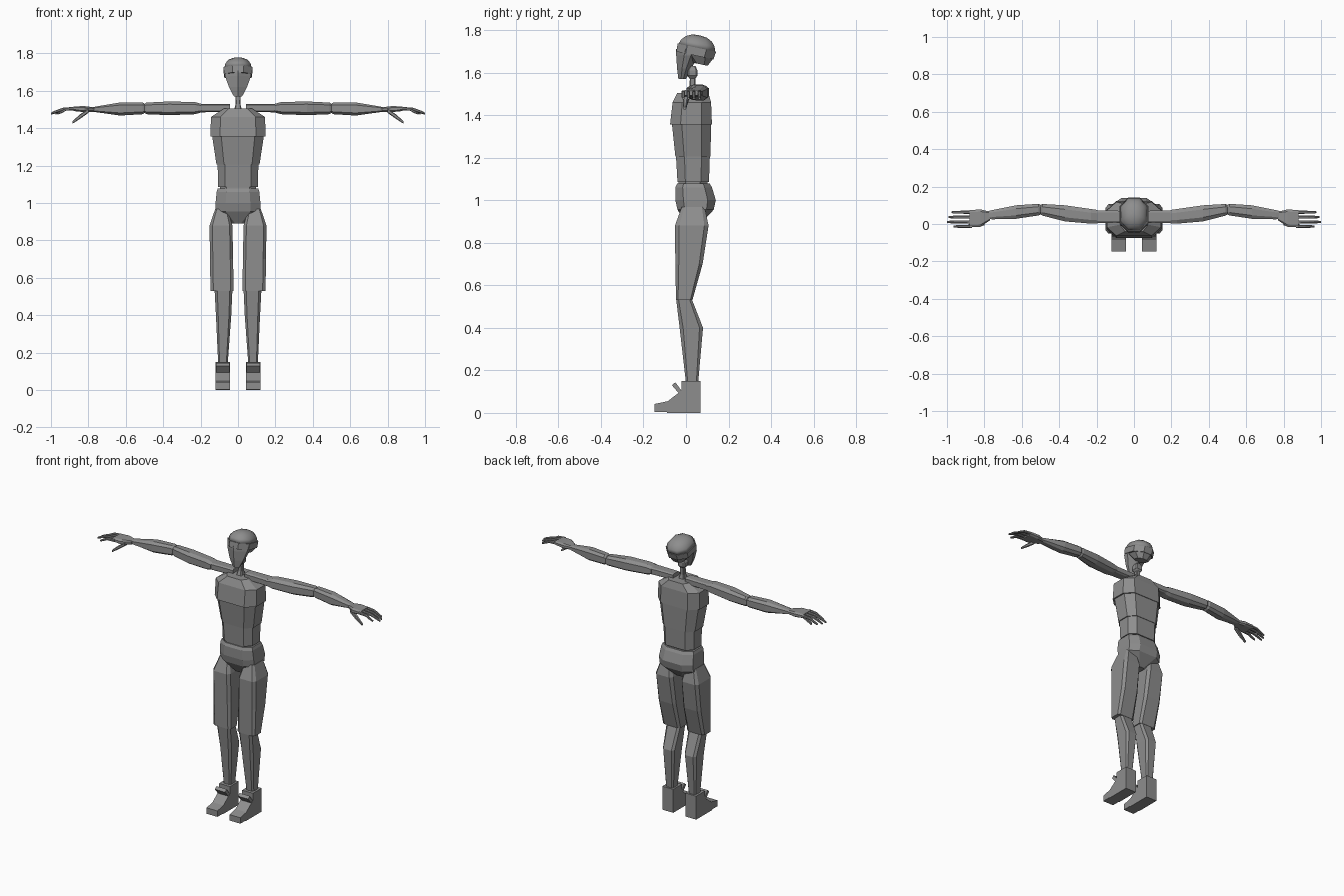
import bpy, bmesh
from mathutils import Matrix, Vector

cube = bpy.data.objects.get("Cube")
if cube:
    bpy.data.objects.remove(cube, do_unlink=True)

grey = bpy.data.materials.new("mannequin grey")
grey.use_nodes = True
COLOR = (0.27, 0.27, 0.27, 1)
grey.diffuse_color = COLOR
grey.node_tree.nodes["Principled BSDF"].inputs["Base Color"].default_value = COLOR


def finish(name, rings, matrix=None):
    """Skin a list of equal point rings and cap both ends."""
    bm = bmesh.new()
    loops = [[bm.verts.new(p) for p in ring] for ring in rings]
    n = len(loops[0])
    for a, b in zip(loops, loops[1:]):
        for i in range(n):
            j = (i + 1) % n
            bm.faces.new((a[i], a[j], b[j], b[i]))
    bm.faces.new(loops[0])
    bm.faces.new(loops[-1])
    bmesh.ops.remove_doubles(bm, verts=bm.verts, dist=1e-4)
    if matrix:
        bm.transform(matrix)
    bmesh.ops.recalc_face_normals(bm, faces=bm.faces)
    mesh = bpy.data.meshes.new(name)
    bm.to_mesh(mesh)
    bm.free()
    mesh.materials.append(grey)
    obj = bpy.data.objects.new(name, mesh)
    bpy.context.collection.objects.link(obj)
    return obj


def loft(name, sections, axis="z", cu=0.3, cv=0.3, side=1, matrix=None):
    """Chamfered boxes (t, u0, u1, v0, v1) joined along z (u=x, v=y) or x (u=y, v=z)."""
    rings = []
    for t, u0, u1, v0, v1 in sections:
        du, dv = (u1 - u0) / 2 * cu, (v1 - v0) / 2 * cv
        outline = [(u0 + du, v0), (u1 - du, v0), (u1, v0 + dv), (u1, v1 - dv),
                   (u1 - du, v1), (u0 + du, v1), (u0, v1 - dv), (u0, v0 + dv)]
        if axis == "z":
            rings.append([Vector((side * u, v, t)) for u, v in outline])
        else:
            rings.append([Vector((side * t, u, v)) for u, v in outline])
    return finish(name, rings, matrix)


def body(name, sections, **kw):
    """Symmetric loft from (z, half width, front y, back y)."""
    return loft(name, [(z, -w, w, f, b) for z, w, f, b in sections], **kw)


def prism(name, profile, x0, x1, side):
    """Extrude a (y, z) side profile across x."""
    return finish(name, [[(side * x, y, z) for y, z in profile] for x in (x0, x1)])


# Torso
body("chest", [(1.355, .147, -.075, .122), (1.46, .145, -.063, .118), (1.505, .075, -.04, .105)],
     cu=.35, cv=.5)
body("ribcage", [(1.205, .115, -.05, .115), (1.357, .138, -.066, .118)], cu=.35, cv=.5)
body("abdomen", [(1.085, .106, -.04, .108), (1.207, .109, -.047, .112)], cu=.35, cv=.5)
body("waist_joint", [(1.06, .095, -.035, .1), (1.09, .095, -.035, .1)], cu=.35, cv=.5)
body("pelvis", [(.89, .028, .0, .07), (.955, .12, -.04, .13), (1.0, .12, -.05, .14),
                (1.06, .114, -.05, .122), (1.078, .108, -.042, .112)], cu=.45, cv=.4)

# Neck
body("neck", [(1.49, .022, .0, .055), (1.53, .013, .015, .045), (1.59, .014, .02, .045)])
body("neck_joint", [(1.57, .012, .018, .042), (1.585, .024, .006, .054),
                    (1.61, .024, .006, .054), (1.63, .012, .018, .045)])

# Head: ridged face, then a tilted skull with a band
body("face", [(1.57, .022, -.036, .0), (1.62, .048, -.042, .025), (1.68, .07, -.046, .06),
              (1.71, .074, -.046, .08)], cu=1, cv=.7)
tilt = Matrix.Translation((0, .045, 1.70)) @ Matrix.Rotation(-.21, 4, "X")
body("skull_base", [(-.055, .04, .0, .07), (-.015, .068, -.06, .088)], cu=.6, cv=.5, matrix=tilt)
body("head_band", [(-.02, .075, -.088, .09), (.018, .077, -.09, .095)], cu=.6, cv=.5, matrix=tilt)
cap = body("skull_cap", [(.016, .073, -.086, .091), (.04, .067, -.078, .083), (.06, .053, -.06, .066),
                         (.073, .032, -.035, .04), (.077, .01, -.01, .01)],
           cu=.55, cv=.5, matrix=tilt)
for poly in cap.data.polygons:
    poly.use_smooth = True

for label, s in (("left", 1), ("right", -1)):
    # Legs
    loft(label + "_thigh", [(.53, .024, .147, -.047, .03), (.70, .026, .15, -.05, .078),
                            (.88, .03, .152, -.052, .106), (.968, .055, .122, -.02, .088)],
         cu=.25, cv=.25, side=s)
    loft(label + "_shin", [(.14, .055, .106, .0, .057), (.40, .036, .118, -.03, .08),
                           (.533, .03, .125, -.046, .028)], cu=.3, cv=.3, side=s)

    # Feet
    prism(label + "_foot", [(-.09, 0), (.068, 0), (.068, .15), (-.02, .15), (-.02, .105),
                            (-.09, .052)], .043, .12, s)
    prism(label + "_toe", [(-.147, .004), (-.085, .004), (-.085, .055), (-.147, .042)],
          .043, .12, s)
    prism(label + "_foot_flap", [(-.066, .13), (-.05, .144), (-.018, .1), (-.032, .09)],
          .045, .118, s)

    # Arms
    loft(label + "_shoulder", [(.042, .008, .07, 1.488, 1.53), (.2, .005, .073, 1.485, 1.53)],
         "x", side=s)
    loft(label + "_upper_arm", [(.195, .002, .075, 1.485, 1.53), (.23, .002, .08, 1.475, 1.54),
                                (.37, .014, .1, 1.47, 1.543), (.49, .045, .107, 1.475, 1.537),
                                (.502, .052, .1, 1.485, 1.528)], "x", cu=.5, cv=.4, side=s)
    loft(label + "_forearm", [(.495, .052, .1, 1.485, 1.528), (.51, .046, .108, 1.475, 1.538),
                              (.63, .028, .1, 1.468, 1.538), (.76, .025, .074, 1.486, 1.516),
                              (.785, .03, .068, 1.49, 1.51)], "x", cu=.5, cv=.4, side=s)

    # Hands
    loft(label + "_palm", [(.77, .02, .066, 1.488, 1.512), (.82, -.015, .078, 1.486, 1.518),
                           (.88, -.018, .074, 1.492, 1.517)], "x", cu=.25, cv=.5, side=s)
    fingers = (("little", .063, .975), ("ring", .037, .993), ("middle", .011, 1.0), ("index", -.013, .965))
    for finger, y, tip in fingers:
        mid = (tip + .87) / 2
        sections = [(x, y - r, y + r, z - r, z + r) for x, z, r in
                    ((.865, 1.506, .009), (mid, 1.502, .008), (tip - .02, 1.487, .007), (tip, 1.478, .005))]
        loft(f"{label}_{finger}_finger", sections, "x", cu=.5, cv=.5, side=s)
    loft(label + "_thumb", [(.80, -.008, .02, 1.482, 1.505), (.845, -.014, .008, 1.45, 1.474),
                            (.885, -.012, .0, 1.424, 1.438)], "x", cu=.4, cv=.4, side=s)
